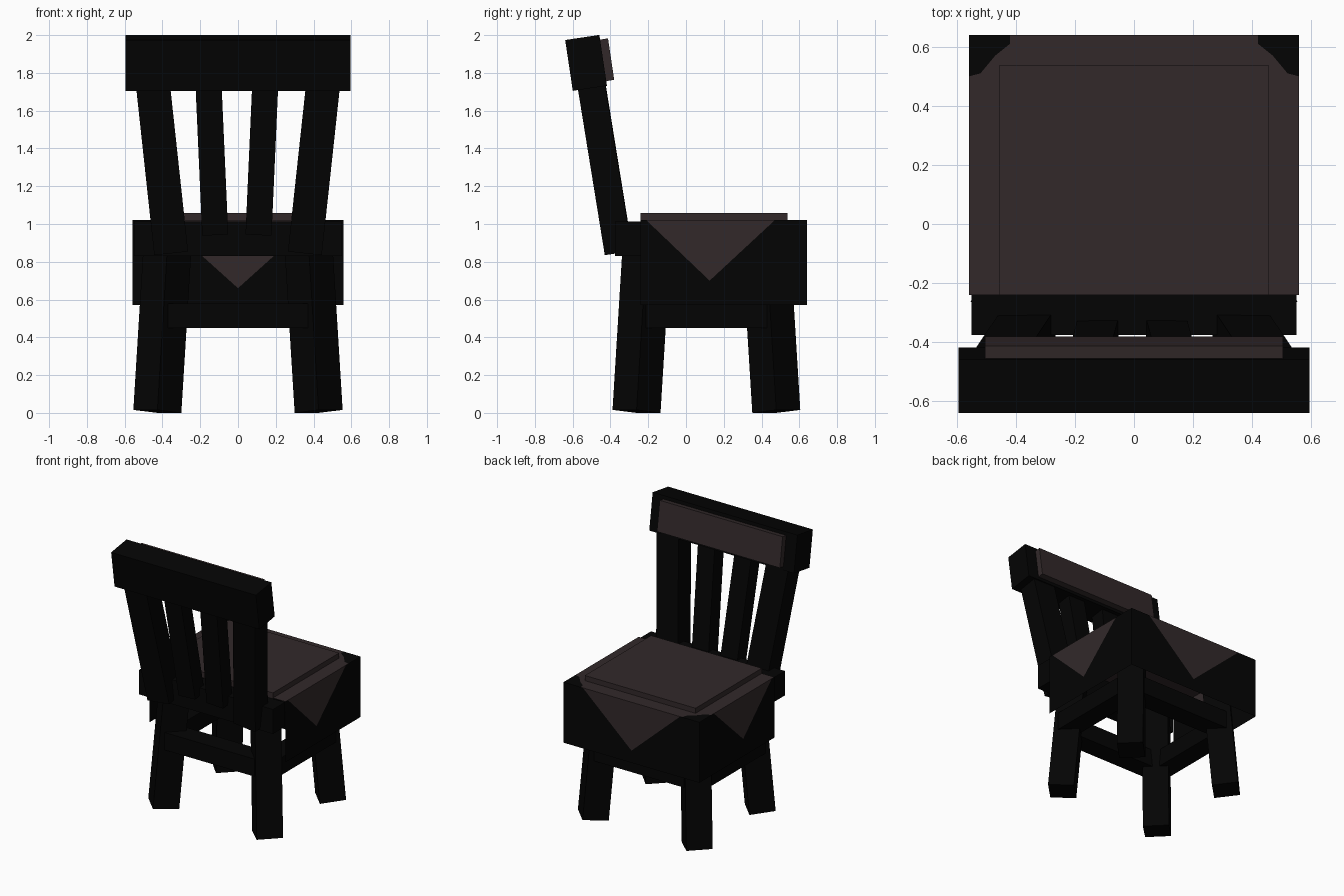
import bpy, bmesh, math
from mathutils import Matrix, Vector

if "Cube" in bpy.data.objects:
    bpy.data.objects.remove(bpy.data.objects["Cube"])


def material(name, rgb):
    m = bpy.data.materials.new(name)
    m.diffuse_color = (*rgb, 1)
    m.use_nodes = True
    m.node_tree.nodes["Principled BSDF"].inputs["Base Color"].default_value = m.diffuse_color
    return m


WOOD = material("dark wood", (0.0012, 0.0012, 0.0012))
CLOTH = material("brown cloth", (0.032, 0.022, 0.023))


def finish(name, bm, mats):
    me = bpy.data.meshes.new(name)
    bm.to_mesh(me)
    bm.free()
    for m in mats:
        me.materials.append(m)
    ob = bpy.data.objects.new(name, me)
    bpy.context.collection.objects.link(ob)
    return ob


def box(name, size, matrix, mat=WOOD):
    bm = bmesh.new()
    bmesh.ops.create_cube(bm, size=1, matrix=matrix @ Matrix.Diagonal((*size, 1)))
    return finish(name, bm, [mat])


def span(name, lo, hi, mat=WOOD):
    lo, hi = Vector(lo), Vector(hi)
    return box(name, hi - lo, Matrix.Translation((lo + hi) / 2), mat)


def beam(name, start, end, width, depth, yaw=0):
    """Box running from start to end, its width kept square to the yaw direction."""
    a, b = Vector(start), Vector(end)
    z = (b - a).normalized()
    y = Vector((-math.sin(yaw), math.cos(yaw), 0))
    x = y.cross(z).normalized()
    y = z.cross(x)
    rot = Matrix((x, y, z)).transposed().to_4x4()
    box(name, (width, depth, (b - a).length), Matrix.Translation((a + b) / 2) @ rot)


# splayed legs, turned to face the corners
for sx in (-1, 1):
    for sy, part in ((-1, "back_leg"), (1, "front_leg")):
        lean = 0.061
        beam(part, (sx * 0.427, 0.108 + sy * 0.37, 0.008),
             (sx * (0.427 - lean), 0.108 + sy * (0.37 - lean), 1.0),
             0.18, 0.18, math.atan2(sy, sx))

# stout stretchers running from leg to leg
for s in (-1, 1):
    x, y = s * 0.43, 0.108 + s * 0.368
    span("side_rail", (x - 0.075, -0.22, 0.45), (x + 0.075, 0.44, 0.58))
    span("cross_rail", (-0.37, y - 0.075, 0.45), (0.37, y + 0.075, 0.58))

# draped seat cover: open underneath and at the back
X, Y0, Y1, Z0, Z1 = 0.558, -0.24, 0.64, 0.57, 1.02
bm = bmesh.new()


def face(points, index):
    bm.faces.new([bm.verts.new(p) for p in points]).material_index = index


def panel(place, u0, u1, a, tip, b):
    """Hanging panel with a cloth point in the middle: u runs along the panel."""
    t = tip[0]
    face([place(a, Z1), place(*tip), place(b, Z1)], 1)
    face([place(u0, Z1), place(u0, Z0), place(t, Z0), place(*tip), place(a, Z1)], 0)
    face([place(u1, Z1), place(b, Z1), place(*tip), place(t, Z0), place(u1, Z0)], 0)


panel(lambda u, z: (u, Y1, z), -X, X, -0.4, (0, 0.66), 0.4)
for s in (-1, 1):
    panel(lambda u, z: (s * X, u, z), Y0, Y1, -0.21, (0.125, 0.70), 0.47)
notch = [(0.42, Y1), (0.42, 0.61), (0.47, 0.57), (0.52, 0.51), (X, 0.50)]
left = [(-x, y) for x, y in notch]
face([(x, y, Z1) for x, y in [(-X, Y0), (X, Y0)] + notch[::-1] + left], 1)
for corner, s in ((notch, 1), (left, -1)):
    face([(x, y, Z1) for x, y in corner + [(s * X, Y1)]], 0)
bmesh.ops.remove_doubles(bm, verts=bm.verts, dist=1e-4)
bmesh.ops.recalc_face_normals(bm, faces=bm.faces)
finish("seat_cover", bm, [WOOD, CLOTH])

# cushion on the seat and block behind it
span("cushion", (-0.455, Y0, 1.015), (0.455, 0.538, 1.058), CLOTH)
span("back_block", (-0.55, -0.375, 0.83), (0.55, -0.235, 1.012))


# back posts and slats, fanning out and leaning back
def lean_y(z):
    return -0.356 - 0.162 * (z - 0.845)


for s in (-1, 1):
    for part, z0, x0, x1, w, d, shift in (
            ("back_post", 0.856, 0.355, 0.455, 0.18, 0.146, 0),
            ("back_slat", 0.95, 0.115, 0.152, 0.138, 0.11, -0.006)):
        beam(part, (s * x0 + shift, lean_y(z0), z0),
             (s * x1 + shift, lean_y(1.78), 1.78), w, d)

# top board with its pad
tilt = Matrix.Translation((0, -0.529, 1.853)) @ Matrix.Rotation(math.radians(8.5), 4, 'X')
box("top_board", (1.19, 0.183, 0.272), tilt)
box("top_pad", (1.01, 0.05, 0.222), tilt @ Matrix.Translation((0, 0.109, 0)), CLOTH)
